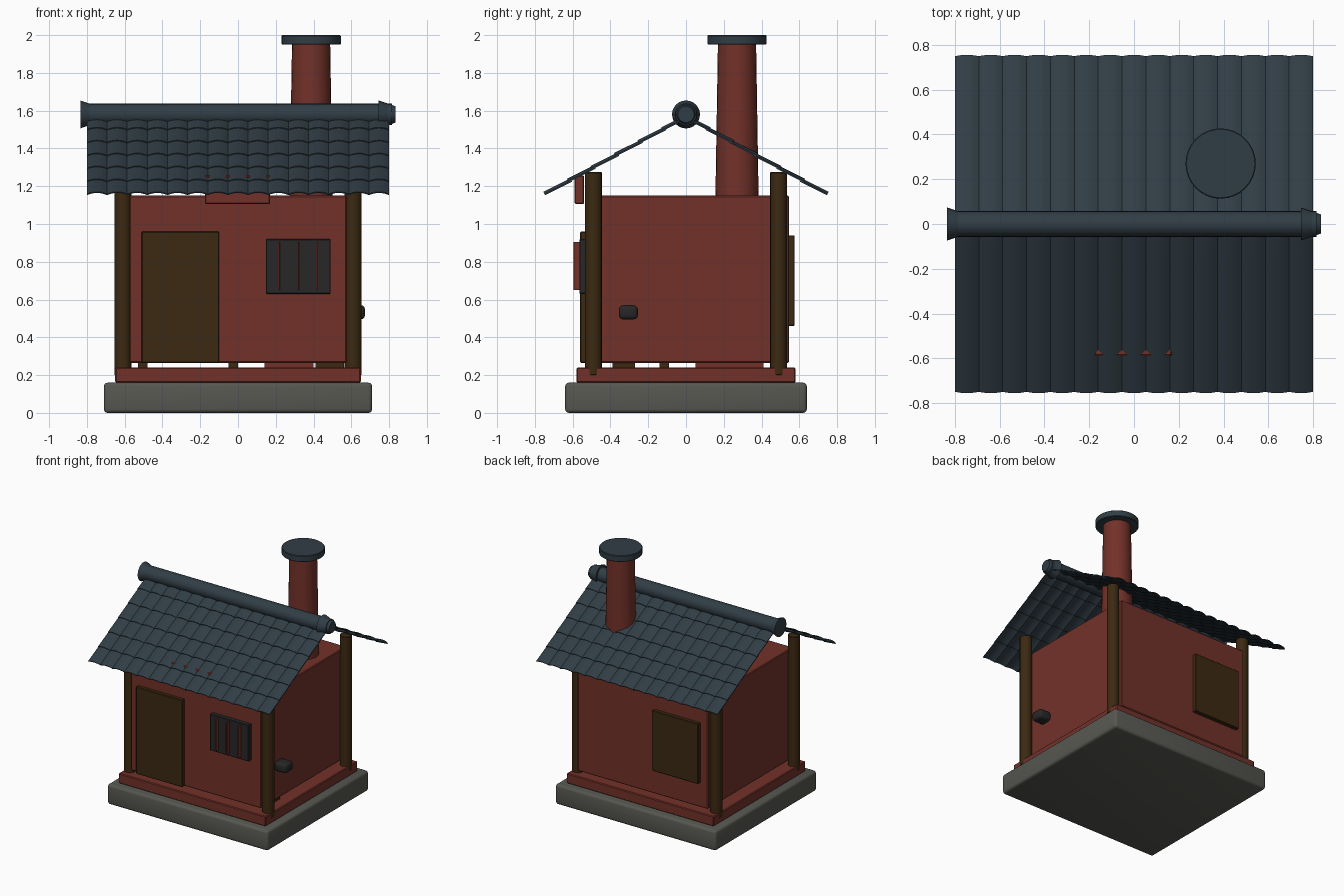
import bpy, bmesh, math
from mathutils import Vector, Matrix

if "Cube" in bpy.data.objects:
    bpy.data.objects.remove(bpy.data.objects["Cube"])


def material(name, rgb):
    m = bpy.data.materials.new(name)
    m.diffuse_color = (*rgb, 1)
    m.use_nodes = True
    m.node_tree.nodes["Principled BSDF"].inputs["Base Color"].default_value = m.diffuse_color
    return m


RED = material("brick red", (0.17, 0.031, 0.022))
SLATE = material("slate blue", (0.030, 0.047, 0.060))
BROWN = material("dark wood", (0.045, 0.022, 0.006))
BLACK = material("iron black", (0.020, 0.020, 0.021))
GREY = material("stone grey", (0.095, 0.095, 0.083))


def finish(name, bm, mat, smooth=True):
    bmesh.ops.recalc_face_normals(bm, faces=bm.faces)
    me = bpy.data.meshes.new(name)
    bm.to_mesh(me)
    bm.free()
    me.materials.append(mat)
    ob = bpy.data.objects.new(name, me)
    bpy.context.collection.objects.link(ob)
    if smooth:
        bpy.ops.object.select_all(action='DESELECT')
        ob.select_set(True)
        bpy.context.view_layer.objects.active = ob
        bpy.ops.object.shade_smooth_by_angle(angle=math.radians(35))
    return ob


def box(name, mat, x, y, z, bevel=0.004, segments=1):
    """Box from (min, max) ranges with bevelled edges."""
    bm = bmesh.new()
    size = [b - a for a, b in (x, y, z)]
    mid = [(a + b) / 2 for a, b in (x, y, z)]
    bmesh.ops.create_cube(bm, size=1, matrix=Matrix.Translation(mid) @ Matrix.Diagonal((*size, 1)))
    if bevel:
        bmesh.ops.bevel(bm, geom=bm.edges[:], offset=bevel, segments=segments,
                        profile=0.5, affect='EDGES')
    return finish(name, bm, mat, segments > 1)


def tube(name, mat, start, end, r1, r2, sides=24, bevel=0.0):
    """Cylinder or cone between two points."""
    a, b = Vector(start), Vector(end)
    rot = (b - a).to_track_quat('Z', 'Y').to_matrix().to_4x4()
    bm = bmesh.new()
    bmesh.ops.create_cone(bm, cap_ends=True, segments=sides, radius1=r1, radius2=r2,
                          depth=(b - a).length, matrix=Matrix.Translation((a + b) / 2) @ rot)
    if bevel:
        rims = [e for e in bm.edges if any(len(f.verts) > 4 for f in e.link_faces)]
        bmesh.ops.bevel(bm, geom=rims, offset=bevel, segments=1, affect='EDGES')
    return finish(name, bm, mat)


# Stone base, plinth, floor supports and walls
box("stone_base", GREY, (-0.71, 0.71), (-0.64, 0.64), (0, 0.16), 0.02, 3)
box("plinth", RED, (-0.65, 0.65), (-0.58, 0.58), (0.16, 0.24), 0.006)
box("floor_support_left", BROWN, (-0.53, -0.48), (-0.39, -0.27), (0.235, 0.27), 0)
box("floor_support_middle", BROWN, (-0.05, 0.0), (-0.14, -0.09), (0.235, 0.27), 0)
box("floor_support_right", BROWN, (0.41, 0.56), (-0.39, -0.27), (0.235, 0.27), 0)
box("hearth_footing", RED, (0.14, 0.40), (0.05, 0.41), (0.235, 0.27), 0)
box("walls", RED, (-0.575, 0.575), (-0.53, 0.545), (0.265, 1.15), 0.006)

# Corner posts
for sx, side in ((-1, "left"), (1, "right")):
    for sy, end in ((-1, "front"), (1, "back")):
        tube(f"post_{end}_{side}", BROWN, (sx * 0.61, sy * 0.49, 0.20),
             (sx * 0.61, sy * 0.49, 1.275), 0.045, 0.045, 16, 0.004)

# Door, back shutter, window with bars, eave board, side knob
box("door", BROWN, (-0.51, -0.10), (-0.56, -0.52), (0.265, 0.96))
box("back_shutter", BROWN, (-0.51, -0.10), (0.535, 0.575), (0.46, 0.94))
box("window", BLACK, (0.147, 0.49), (-0.565, -0.52), (0.63, 0.92))
for i in range(3):
    x = 0.217 + 0.1 * i
    box(f"window_bar_{i + 1}", RED, (x - 0.005, x + 0.005), (-0.595, -0.56), (0.65, 0.905), 0.001)
box("eave_board", RED, (-0.175, 0.17), (-0.59, -0.54), (1.105, 1.258), 0.006)
box("side_knob", BLACK, (0.56, 0.672), (-0.355, -0.255), (0.495, 0.57), 0.022, 3)

# Roof slopes: rows of arched tiles, each slightly lifted at its lower end
RIDGE, EAVE = Vector((0, 0, 1.57)), Vector((0, 0.75, 1.16))
COLS, ROWS, SEG, THICK = 15, 6, 6, 0.007
for sy, end in ((-1, "front"), (1, "back")):
    down = Vector((0, sy * EAVE.y, EAVE.z - RIDGE.z))
    normal = Vector((0, sy * (RIDGE.z - EAVE.z), EAVE.y)).normalized()
    width = 1.6 / COLS
    bm = bmesh.new()
    for r in range(ROWS):
        t0, t1 = max(0, (r - 0.12) / ROWS), (r + 1) / ROWS
        for c in range(COLS):
            layers = []
            for base in (0, -THICK):
                for t, lift in ((t0, -0.003), (t1, 0.003)):
                    line = []
                    for k in range(SEG + 1):
                        u = k / SEG
                        h = 0.013 * (1 - (2 * u - 1) ** 2) - 0.004 + lift + base
                        p = RIDGE + down * t + normal * h
                        line.append(bm.verts.new((-0.8 + (c + u) * width, p.y, p.z)))
                    layers.append(line)
            a, b, d, e = layers
            for p, q in ((a, b), (b, e), (e, d), (d, a)):
                for k in range(SEG):
                    bm.faces.new((p[k], p[k + 1], q[k + 1], q[k]))
            for k in (0, SEG):
                bm.faces.new((a[k], b[k], e[k], d[k]))
    finish(f"roof_tiles_{end}", bm, SLATE)

# Ridge roll with flared collars
tube("ridge_roll", SLATE, (-0.815, 0, 1.58), (0.815, 0, 1.58), 0.057, 0.057, 24)
for x, side in ((-0.835, "left"), (0.745, "right")):
    tube(f"ridge_collar_{side}", SLATE, (x, 0, 1.58), (x + 0.09, 0, 1.58), 0.074, 0.043, 24)

# Chimney and cap
tube("chimney", RED, (0.387, 0.27, 1.10), (0.387, 0.27, 1.96), 0.115, 0.101, 24)
tube("chimney_cap", SLATE, (0.387, 0.27, 1.95), (0.387, 0.27, 2.0), 0.157, 0.157, 32, 0.004)
